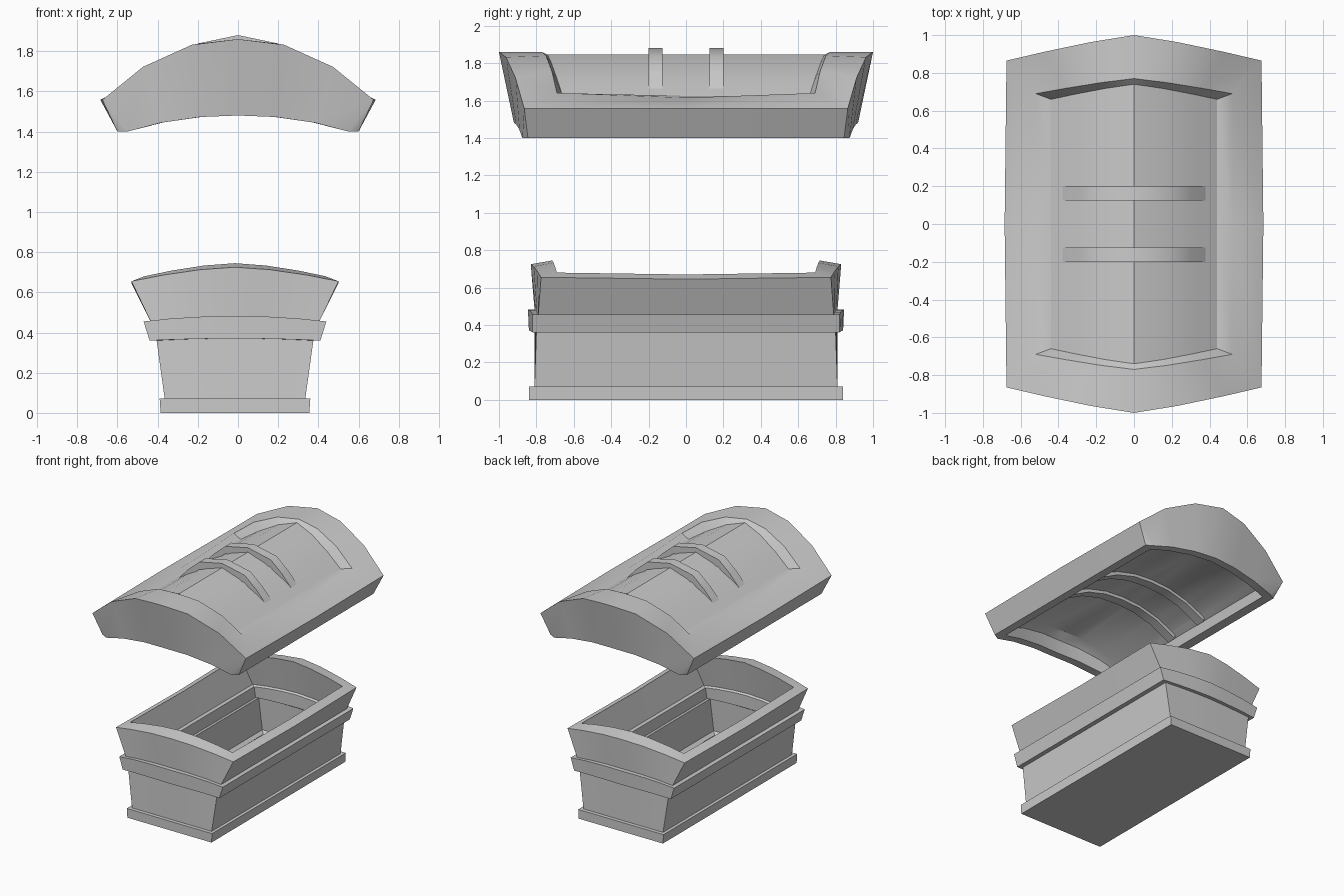
import bpy, bmesh

if "Cube" in bpy.data.objects:
    bpy.data.objects.remove(bpy.data.objects["Cube"])

FRACTIONS = (0, 0.34, 0.7, 1)


def ring(x, y_mid, y_corner, z_mid, z_corner, side=None, chamfer=None, zp=2.2, xo=0):
    """Closed loop with bowed, arched ends; mirrored from one quadrant."""
    q = [(x * f, y_mid + (y_corner - y_mid) * f ** 1.2,
          z_mid + (z_corner - z_mid) * f ** zp) for f in FRACTIONS]
    cx, cy = chamfer or (x, y_corner)
    q.append((cx, cy, z_corner))
    sx, sz = side or (cx, z_corner)
    q.append((sx, 0, sz))

    def m(pts, a, b):
        return [(a * px + xo, b * py, pz) for px, py, pz in pts]
    return (m(q, 1, 1) + m(q[4::-1], 1, -1) + m(q[1:], -1, -1) + m(q[4:0:-1], -1, 1))


def finish(name, bm):
    bmesh.ops.remove_doubles(bm, verts=bm.verts, dist=0.0005)
    bmesh.ops.recalc_face_normals(bm, faces=bm.faces)
    mesh = bpy.data.meshes.new(name)
    bm.to_mesh(mesh)
    bm.free()
    ob = bpy.data.objects.new(name, mesh)
    bpy.context.collection.objects.link(ob)
    bpy.ops.object.select_all(action='DESELECT')
    ob.select_set(True)
    bpy.context.view_layer.objects.active = ob
    bpy.ops.object.shade_smooth_by_angle(angle=0.55)
    return ob


def loft(name, rings):
    """Skin the rings in order and close both ends with lengthwise strips."""
    bm = bmesh.new()
    loops = [[bm.verts.new(p) for p in r] for r in rings]
    n = len(loops[0])
    for a, b in zip(loops, loops[1:]):
        for i in range(n):
            j = (i + 1) % n
            bm.faces.new((a[i], a[j], b[j], b[i]))
    for v in (loops[0], loops[-1]):
        for s in (1, -1):
            for i in range(4):
                a, b = (s * i) % n, (s * (i + 1)) % n
                c, d = (10 - s * (i + 1)) % n, (10 - s * i) % n
                face = [v[a], v[b], v[c], v[d]]
                if i == 3:
                    face.insert(2, v[5 if s == 1 else 15])
                bm.faces.new(face)
    return finish(name, bm)


def strap(name, half, y0, y1, drop):
    """Arched bar from a half profile (centre to edge), mirrored in x."""
    top = [(-x, z) for x, z in half[:0:-1]] + half
    bm = bmesh.new()
    rows = [[bm.verts.new((x, y, z - d)) for x, z in top]
            for y, d in ((y0, 0), (y1, 0), (y1, drop), (y0, drop))]
    for a, b in zip(rows, rows[1:] + rows[:1]):
        for i in range(len(top) - 1):
            bm.faces.new((a[i], a[i + 1], b[i + 1], b[i]))
    for i in (0, -1):
        bm.faces.new([r[i] for r in rows])
    finish(name, bm)


# open chest base: plinth, tapered body, band, flared rim, then the inside
B = -0.015
loft("chest_base", [
    ring(0.37, 0.84, 0.84, 0, 0, xo=B),
    ring(0.375, 0.84, 0.84, 0.072, 0.072, xo=B),
    ring(0.35, 0.81, 0.81, 0.072, 0.072, xo=B),
    ring(0.39, 0.81, 0.80, 0.37, 0.36, xo=B),
    ring(0.425, 0.84, 0.82, 0.37, 0.36, xo=B),
    ring(0.455, 0.845, 0.82, 0.482, 0.455, xo=B),
    ring(0.42, 0.81, 0.79, 0.482, 0.455, xo=B),
    ring(0.515, 0.83, 0.775, 0.725, 0.655, side=(0.515, 0.645), zp=1.6, xo=B),
    ring(0.45, 0.715, 0.69, 0.745, 0.68, side=(0.45, 0.67), zp=1.6, xo=B),
    ring(0.375, 0.76, 0.74, 0.48, 0.455, xo=B),
    ring(0.355, 0.745, 0.73, 0.47, 0.445, xo=B),
    ring(0.345, 0.745, 0.735, 0.37, 0.36, xo=B),
    ring(0.335, 0.76, 0.76, 0.36, 0.35, xo=B),
    ring(0.31, 0.77, 0.77, 0.10, 0.10, xo=B),
    ring(0.285, 0.745, 0.745, 0.08, 0.08, xo=B),
    ring(0.285, 0.745, 0.745, 0.05, 0.05, xo=B),
])

# arched lid: sunken top panel, border, chamfered skirt, vaulted underside
loft("lid", [
    ring(0.44, 0.74, 0.66, 1.845, 1.625, zp=1.4),
    ring(0.52, 0.77, 0.69, 1.86, 1.64, side=(0.52, 1.615)),
    ring(0.675, 1.0, 0.865, 1.86, 1.558, side=(0.685, 1.558)),
    ring(0.55, 0.92, 0.875, 1.48, 1.40, chamfer=(0.6, 0.845)),
    ring(0.53, 0.86, 0.81, 1.48, 1.405),
    ring(0.51, 0.84, 0.79, 1.575, 1.475),
    ring(0.46, 0.78, 0.73, 1.62, 1.505),
])

# two straps over the panel, repeated as ribs under the vault
outer = [(0, 1.88), (0.2, 1.838), (0.3, 1.752), (0.4, 1.642)]
inner = [(0, 1.64), (0.16, 1.63), (0.32, 1.587), (0.49, 1.50)]
for side_name, y0 in (("front", -0.2), ("back", 0.125)):
    strap(side_name + "_strap", outer, y0, y0 + 0.075, 0.06)
    strap(side_name + "_rib", inner, y0, y0 + 0.075, 0.045)
